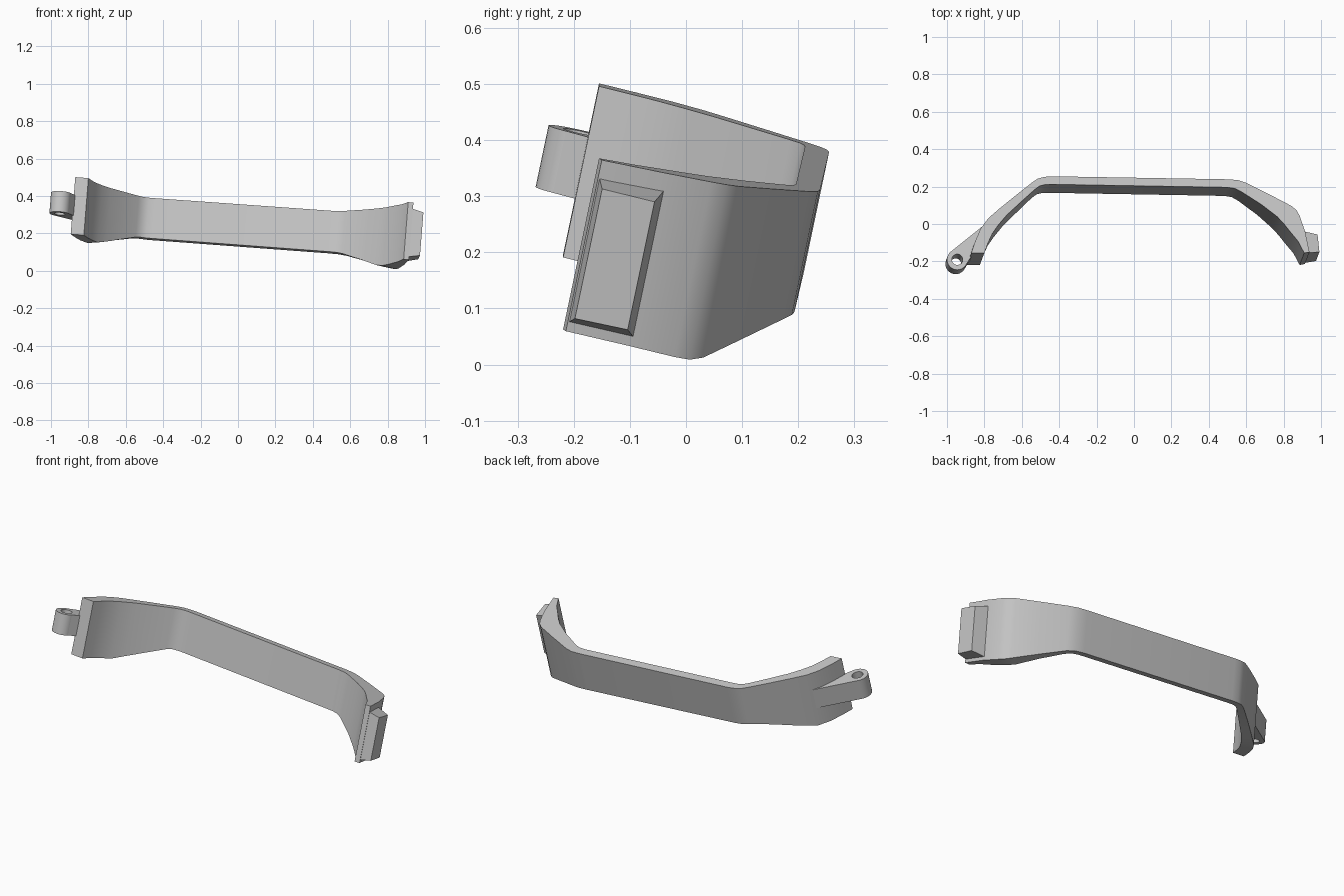
import bpy, bmesh, math
from mathutils import Vector

if "Cube" in bpy.data.objects:
    bpy.data.objects.remove(bpy.data.objects["Cube"])

grey = bpy.data.materials.new("light grey")
grey.diffuse_color = (0.56, 0.56, 0.56, 1)
grey.use_nodes = True
grey.node_tree.nodes["Principled BSDF"].inputs["Base Color"].default_value = grey.diffuse_color
UP = Vector((0.08, 0.21, 1))          # leaning height axis of the whole bracket


def point(x, y, drop):
    """Point a given drop below the tilted top plane, measured along the lean."""
    z = 0.5 - 0.075 * (x + 0.84) - 0.22 * (y + 0.16)
    return Vector((x, y, z)) - UP * drop


def finish(name, bm, angle=30):
    bmesh.ops.recalc_face_normals(bm, faces=bm.faces)
    mesh = bpy.data.meshes.new(name)
    bm.to_mesh(mesh)
    bm.free()
    obj = bpy.data.objects.new(name, mesh)
    bpy.context.collection.objects.link(obj)
    mesh.materials.append(grey)
    bpy.ops.object.select_all(action='DESELECT')
    obj.select_set(True)
    bpy.context.view_layer.objects.active = obj
    bpy.ops.object.shade_smooth_by_angle(angle=math.radians(angle))
    return obj


def loft(name, sections, closed=False, angle=30):
    """Join equal sections into a tube, capped unless it closes on itself."""
    bm = bmesh.new()
    rings = [[bm.verts.new(p) for p in s] for s in sections]
    n = len(rings[0])
    pairs = list(zip(rings, rings[1:]))
    if closed:
        pairs.append((rings[-1], rings[0]))
    for a, b in pairs:
        for i in range(n):
            j = (i + 1) % n
            bm.faces.new((a[i], a[j], b[j], b[i]))
    if not closed:
        bm.faces.new(rings[0])
        bm.faces.new(rings[-1])
    return finish(name, bm, angle)


# Curved band: outer x, y, inner x, y, height
stations = [
    (-0.870, -0.155, -0.800, -0.155, 0.305),
    (-0.848, -0.090, -0.782, -0.105, 0.305),
    (-0.820, -0.025, -0.758, -0.052, 0.305),
    (-0.780, 0.030, -0.725, -0.005, 0.305),
    (-0.720, 0.082, -0.680, 0.048, 0.285),
    (-0.630, 0.155, -0.600, 0.122, 0.250),
    (-0.545, 0.222, -0.530, 0.185, 0.220),
    (-0.515, 0.242, -0.505, 0.203, 0.215),
    (-0.480, 0.252, -0.475, 0.211, 0.215),
    (-0.440, 0.255, -0.440, 0.212, 0.215),
    (0.500, 0.239, 0.500, 0.196, 0.218),
    (0.555, 0.235, 0.540, 0.190, 0.220),
    (0.600, 0.220, 0.575, 0.172, 0.228),
    (0.730, 0.155, 0.680, 0.105, 0.268),
    (0.845, 0.095, 0.765, 0.040, 0.305),
    (0.870, 0.072, 0.800, 0.003, 0.312),
    (0.885, 0.045, 0.830, -0.035, 0.312),
    (0.915, -0.040, 0.877, -0.092, 0.308),
    (0.938, -0.150, 0.910, -0.155, 0.305),
]
loft("curved_band", [(point(ox, oy, 0), point(ix, iy, 0),
                      point(ix, iy, h), point(ox, oy, h))
                     for ox, oy, ix, iy, h in stations])

# Eyelet ring on the left
CX, CY, R, HOLE = -0.937, -0.170, 0.055, 0.029
TOP, BOTTOM = 0.095, 0.205
ring = []
for k in range(32):
    c, s = math.cos(k * math.tau / 32), math.sin(k * math.tau / 32)
    ring.append([point(CX + r * c, CY + r * s, d)
                 for r, d in ((R, TOP), (HOLE, TOP), (HOLE, BOTTOM), (R, BOTTOM))])
loft("eyelet_ring", ring, closed=True)

# Tapered arm hugging the ring and merging into the band
heading = math.radians(41)
outline = [(CX + R * 0.99 * math.cos(heading + math.radians(a)),
            CY + R * 0.99 * math.sin(heading + math.radians(a)))
           for a in range(-75, 91, 15)]
outline += [(-0.77, 0.034), (-0.73, 0.055), (-0.79, -0.04)]
loft("eyelet_arm", [[point(x, y, d) for x, y in outline] for d in (TOP, BOTTOM)])

# Raised pad on the right end, tapering outward
base = [(0.915, -0.150, 0.028), (0.905, -0.032, 0.030),
        (0.905, -0.032, 0.292), (0.915, -0.150, 0.292)]
face = [(0.995, -0.140, 0.045), (0.985, -0.046, 0.048),
        (0.985, -0.046, 0.276), (0.995, -0.140, 0.276)]
loft("end_pad", [[point(*p) for p in s] for s in (base, face)], angle=10)
